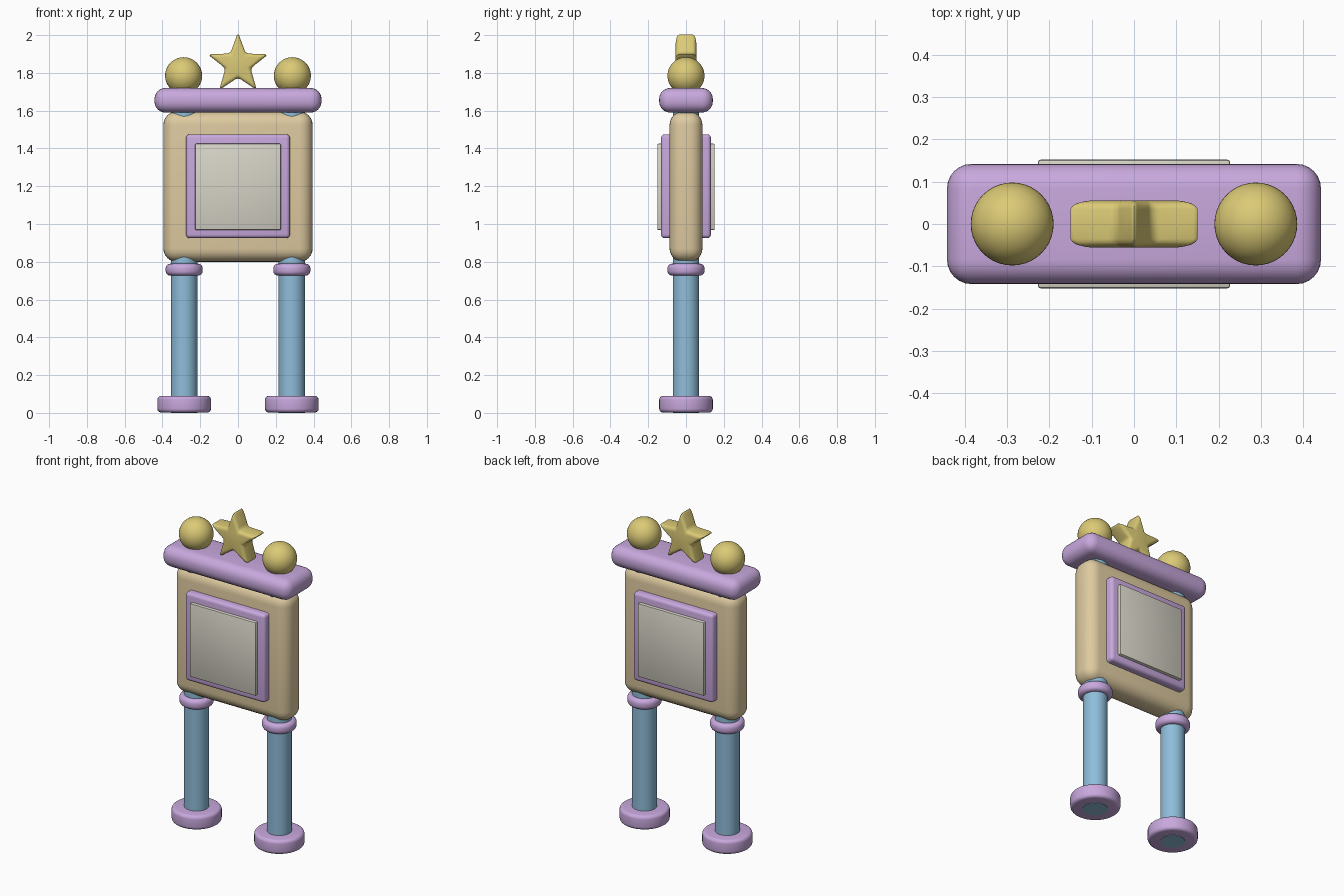
import bpy, bmesh
from math import sin, cos, pi, radians
from mathutils import Matrix, Vector

cube = bpy.data.objects.get("Cube")
if cube:
    bpy.data.objects.remove(cube, do_unlink=True)


def make_material(name, rgb):
    linear = [(c / 255 / 12.92 if c < 11 else ((c / 255 + 0.055) / 1.055) ** 2.4) for c in rgb]
    mat = bpy.data.materials.new(name)
    mat.use_nodes = True
    mat.diffuse_color = (*linear, 1)
    mat.node_tree.nodes["Principled BSDF"].inputs["Base Color"].default_value = (*linear, 1)
    return mat


lilac = make_material("lilac", (200, 168, 221))
blue = make_material("sky blue", (143, 189, 218))
tan = make_material("tan", (222, 202, 160))
grey = make_material("warm grey", (215, 212, 199))
gold = make_material("gold", (219, 202, 118))


def finish(bm, name, mat, bevel=0.0, segments=4, min_angle=30):
    """Round the sharp edges, shade smooth and add the object to the scene."""
    bmesh.ops.recalc_face_normals(bm, faces=bm.faces)
    if bevel:
        edges = [e for e in bm.edges if e.calc_face_angle(0) > radians(min_angle)]
        bmesh.ops.bevel(bm, geom=edges, offset=bevel, segments=segments,
                        profile=0.5, affect='EDGES', clamp_overlap=True)
    mesh = bpy.data.meshes.new(name)
    bm.to_mesh(mesh)
    bm.free()
    mesh.shade_smooth()
    mesh.set_sharp_from_angle(angle=radians(40))
    mesh.materials.append(mat)
    obj = bpy.data.objects.new(name, mesh)
    bpy.context.collection.objects.link(obj)
    return obj


def box(name, mat, half_x, half_y, z0, z1, bevel, segments=4):
    bm = bmesh.new()
    size = Matrix.Diagonal((2 * half_x, 2 * half_y, z1 - z0, 1))
    bmesh.ops.create_cube(bm, size=1, matrix=Matrix.Translation((0, 0, (z0 + z1) / 2)) @ size)
    return finish(bm, name, mat, bevel, segments)


def cylinder(name, mat, x, radius, z0, z1, bevel=0.0):
    bm = bmesh.new()
    bmesh.ops.create_cone(bm, cap_ends=True, segments=40, radius1=radius, radius2=radius,
                          depth=z1 - z0, matrix=Matrix.Translation((x, 0, (z0 + z1) / 2)))
    return finish(bm, name, mat, bevel)


def ball(name, mat, x, z, radius):
    bm = bmesh.new()
    bmesh.ops.create_uvsphere(bm, u_segments=40, v_segments=24, radius=radius,
                              matrix=Matrix.Translation((x, 0, z)))
    return finish(bm, name, mat)


def star(name, mat, z, outer, inner, half_depth, bevel):
    bm = bmesh.new()
    ring = []
    for i in range(10):
        r = inner if i % 2 else outer
        a = i * pi / 5
        ring.append(bm.verts.new((r * sin(a), -half_depth, z + r * cos(a))))
    face = bm.faces.new(ring)
    extruded = bmesh.ops.extrude_face_region(bm, geom=[face])["geom"]
    verts = [v for v in extruded if isinstance(v, bmesh.types.BMVert)]
    bmesh.ops.translate(bm, verts=verts, vec=Vector((0, 2 * half_depth, 0)))
    return finish(bm, name, mat, bevel)


# Two posts with feet, collars and finial balls
for side, x in (("left", 0.285), ("right", -0.285)):
    cylinder(side + "_foot", lilac, x, 0.142, 0.002, 0.09, 0.02)
    cylinder(side + "_post", blue, x, 0.07, 0, 1.64)
    cylinder(side + "_collar", lilac, x, 0.098, 0.727, 0.79, 0.024)
    ball(side + "_finial", gold, x * 1.01, 1.785, 0.098)

# Sign board, with the frame and screen showing on both faces
box("sign_board", tan, 0.395, 0.087, 0.80, 1.595, 0.07, 6)
box("screen_frame", lilac, 0.275, 0.132, 0.925, 1.475, 0.02)
box("screen", grey, 0.227, 0.152, 0.968, 1.425, 0.006, 2)

# Top beam and star
box("top_beam", lilac, 0.442, 0.142, 1.59, 1.72, 0.058, 6)
star("star", gold, 1.846, 0.169, 0.07, 0.055, 0.02)
